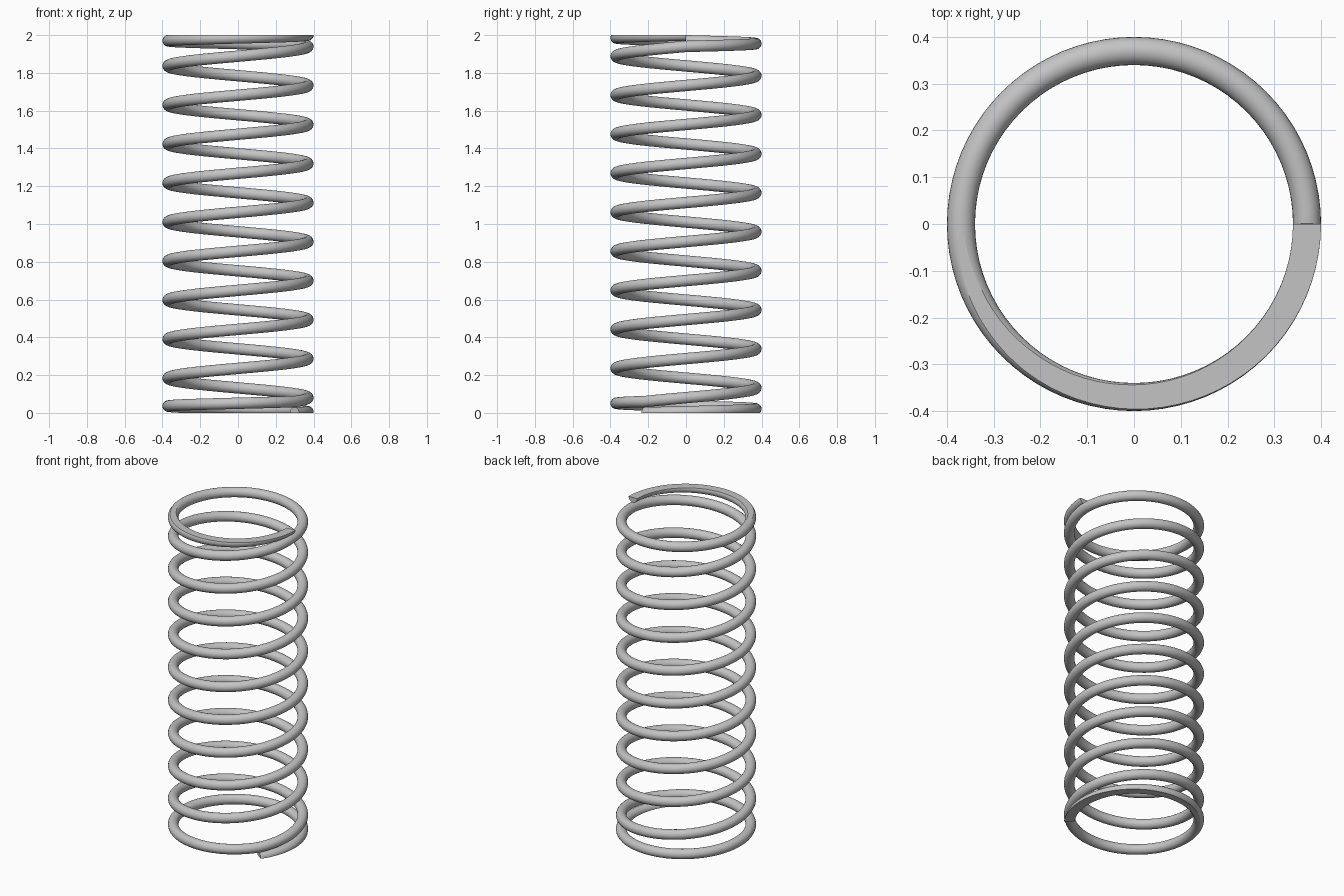
import bpy, bmesh
from math import pi, sin, cos, radians
from mathutils import Vector

cube = bpy.data.objects.get("Cube")
if cube:
    bpy.data.objects.remove(cube, do_unlink=True)

HEIGHT = 2.0
COIL_R = 0.37        # centre line radius
WIRE_R = 0.03
TURNS = 11.1         # one closed turn at each end
START = radians(-36)
CLOSED_PITCH = 2 * WIRE_R
ACTIVE_PITCH = (HEIGHT - 2 * CLOSED_PITCH) / (TURNS - 2)
STEPS = 888
SIDES = 24


def centre(turn):
    """Point on the wire's centre line after a number of turns."""
    a = START + 2 * pi * turn
    active = min(max(turn - 1, 0), TURNS - 2)
    z = CLOSED_PITCH * (turn - active) + ACTIVE_PITCH * active
    return Vector((COIL_R * cos(a), COIL_R * sin(a), z))


# Steel finish
steel = bpy.data.materials.new("steel_grey")
steel.use_nodes = True
colour = (0.55, 0.55, 0.55, 1)
steel.diffuse_color = colour
steel.node_tree.nodes["Principled BSDF"].inputs["Base Color"].default_value = colour

# Round wire swept along the helix
bm = bmesh.new()
rings = []
for i in range(STEPS + 1):
    t = TURNS * i / STEPS
    p = centre(t)
    tangent = (centre(t + 0.002) - centre(t - 0.002)).normalized()
    out = Vector((p.x, p.y, 0)).normalized()
    up = out.cross(tangent).normalized()
    rings.append([bm.verts.new(p + WIRE_R * (cos(b) * out + sin(b) * up))
                  for b in (2 * pi * k / SIDES for k in range(SIDES))])
for r, s in zip(rings, rings[1:]):
    for k in range(SIDES):
        n = (k + 1) % SIDES
        bm.faces.new((r[k], r[n], s[n], s[k]))
bm.faces.new(rings[0])
bm.faces.new(rings[-1])

# Ends ground flat
for z, direction in ((0, -1), (HEIGHT, 1)):
    bmesh.ops.bisect_plane(bm, geom=bm.verts[:] + bm.edges[:] + bm.faces[:], dist=1e-5,
                           plane_co=(0, 0, z), plane_no=(0, 0, direction), clear_outer=True)
    rim = [e for e in bm.edges if e.is_boundary]
    bmesh.ops.holes_fill(bm, edges=rim, sides=0)
    for e in rim:
        e.smooth = False
bmesh.ops.recalc_face_normals(bm, faces=bm.faces[:])

# Smooth wire, crisp ground edges
for f in bm.faces:
    f.smooth = True
for e in bm.edges:
    if e.calc_face_angle(0) > radians(30):
        e.smooth = False

mesh = bpy.data.meshes.new("coil_spring")
bm.to_mesh(mesh)
bm.free()
mesh.materials.append(steel)
spring = bpy.data.objects.new("coil_spring", mesh)
bpy.context.collection.objects.link(spring)
